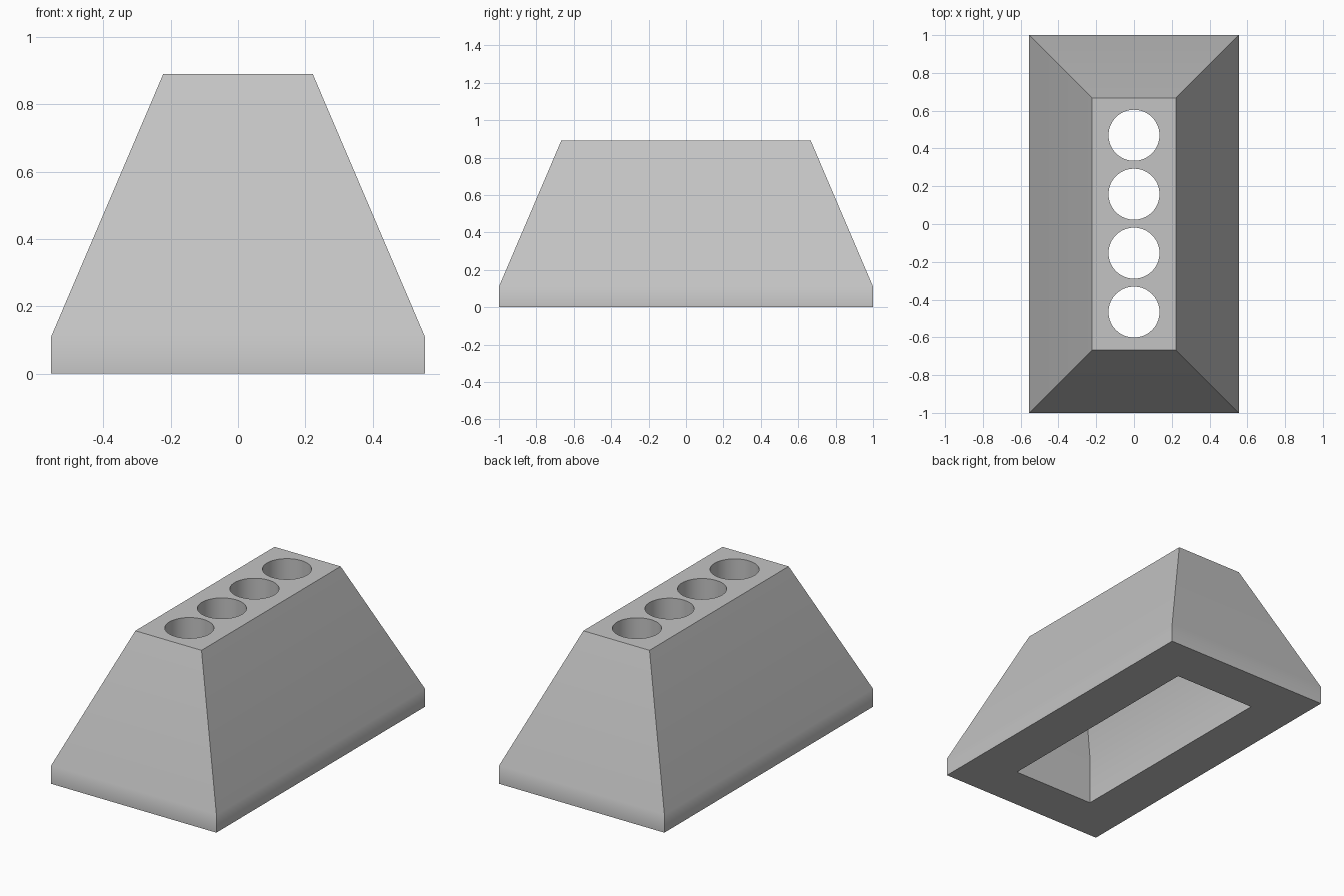
import bpy
import bmesh
from math import radians

default_cube = bpy.data.objects.get("Cube")
if default_cube:
    bpy.data.objects.remove(default_cube, do_unlink=True)

grey = bpy.data.materials.new("plain grey")
grey.use_nodes = True
colour = (0.55, 0.55, 0.55, 1)
grey.diffuse_color = colour
grey.node_tree.nodes["Principled BSDF"].inputs["Base Color"].default_value = colour


def stacked_block(name, levels):
    """Closed block through rectangles given as (half x, half y, z)."""
    bm = bmesh.new()
    rings = [[bm.verts.new((sx * hx, sy * hy, z))
              for sx, sy in ((-1, -1), (1, -1), (1, 1), (-1, 1))]
             for hx, hy, z in levels]
    bm.faces.new(reversed(rings[0]))
    bm.faces.new(rings[-1])
    for low, high in zip(rings, rings[1:]):
        for i in range(4):
            j = (i + 1) % 4
            bm.faces.new((low[i], low[j], high[j], high[i]))
    mesh = bpy.data.meshes.new(name)
    bm.to_mesh(mesh)
    bm.free()
    mesh.materials.append(grey)
    obj = bpy.data.objects.new(name, mesh)
    bpy.context.collection.objects.link(obj)
    return obj


def cut(target, cutter):
    """Subtract a cutter, then discard it."""
    cutter.hide_render = True
    mod = target.modifiers.new("cut", "BOOLEAN")
    mod.operation = "DIFFERENCE"
    mod.solver = "EXACT"
    mod.object = cutter
    bpy.context.view_layer.objects.active = target
    bpy.ops.object.modifier_apply(modifier=mod.name)
    bpy.data.objects.remove(cutter, do_unlink=True)


# Tapered body on a short upright foot
top = 0.89
body = stacked_block("holder_body", [
    (0.555, 1, 0), (0.555, 1, 0.11), (0.222, 0.667, top)])

# Hollow underside, narrowing towards the holes
cut(body, stacked_block("cavity_cutter", [
    (0.272, 0.716, -0.1), (0.272, 0.716, 0.3), (0.15, 0.61, 0.6)]))

# Row of four round holes through the top
for i in range(4):
    bpy.ops.mesh.primitive_cylinder_add(
        vertices=64, radius=0.135, depth=0.6,
        location=(0, 0.002 + (i - 1.5) * 0.312, top - 0.15))
    hole = bpy.context.object
    hole.name = "hole_cutter"
    hole.data.materials.append(grey)
    cut(body, hole)

# Soft bend above the foot, crisp corners elsewhere
bpy.ops.object.select_all(action="DESELECT")
body.select_set(True)
bpy.context.view_layer.objects.active = body
bpy.ops.object.shade_smooth_by_angle(angle=radians(30))
weighted = body.modifiers.new("weighted_normals", "WEIGHTED_NORMAL")
weighted.keep_sharp = True
